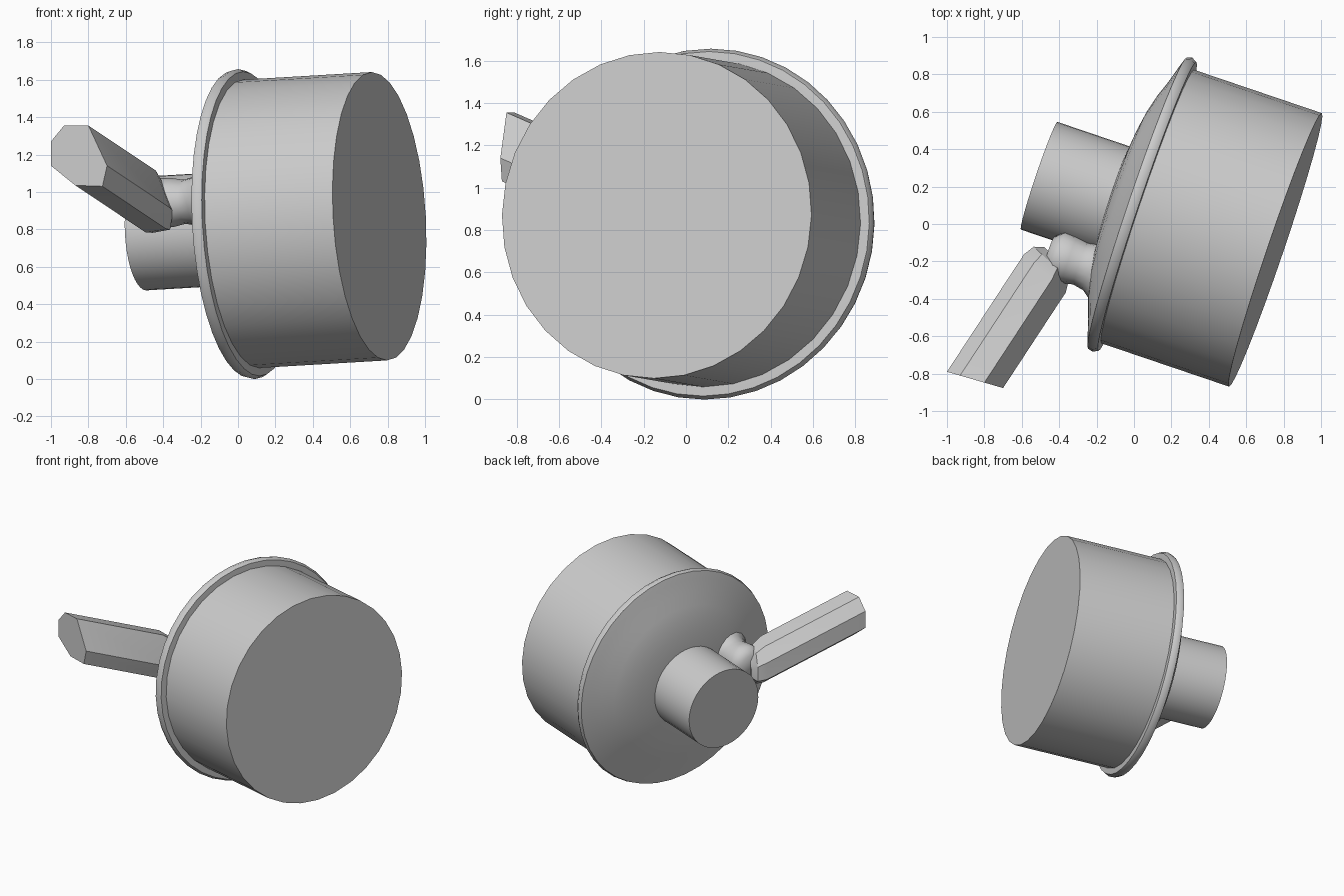
import bpy, bmesh, math
from mathutils import Vector

if "Cube" in bpy.data.objects:
    bpy.data.objects.remove(bpy.data.objects["Cube"])

AXIS = Vector((0.946, -0.321, 0.056)).normalized()
HUB = Vector((0.045, 0.103, 0.828))


def finish(name, bm, angle=30):
    bmesh.ops.recalc_face_normals(bm, faces=bm.faces)
    mesh = bpy.data.meshes.new(name)
    bm.to_mesh(mesh)
    bm.free()
    ob = bpy.data.objects.new(name, mesh)
    bpy.context.collection.objects.link(ob)
    bpy.ops.object.select_all(action='DESELECT')
    ob.select_set(True)
    bpy.context.view_layer.objects.active = ob
    bpy.ops.object.shade_smooth_by_angle(angle=math.radians(angle))
    return ob


def skin(name, rings, angle=30):
    """Bridge equal-sized rings of points and cap both ends."""
    bm = bmesh.new()
    loops = [[bm.verts.new(p) for p in ring] for ring in rings]
    n = len(loops[0])
    for a, b in zip(loops, loops[1:]):
        for i in range(n):
            j = (i + 1) % n
            bm.faces.new((a[i], a[j], b[j], b[i]))
    bm.faces.new(loops[0])
    bm.faces.new(loops[-1])
    return finish(name, bm, angle)


def lathe(name, origin, profile, sides, angle=30):
    """Revolve (distance along axis, radius) pairs around the shared axis."""
    u = AXIS.cross(Vector((0, 0, 1))).normalized()
    v = u.cross(AXIS)
    rings = []
    for t, r in profile:
        rings.append([origin + AXIS * t + r * (u * math.cos(a) + v * math.sin(a))
                      for a in (2 * math.pi * i / sides for i in range(sides))])
    return skin(name, rings, angle)


# Main drum
lathe("drum", HUB, [(0.0, 0.772), (0.752, 0.772)], 32)

# Thin flange with shallow domed back plate
lathe("domed_flange", HUB, [
    (0.03, 0.76), (0.028, 0.815), (0.0, 0.83), (-0.028, 0.822), (-0.045, 0.77),
    (-0.072, 0.68), (-0.105, 0.59), (-0.13, 0.5), (-0.148, 0.4), (-0.165, 0.25)], 40, 45)

# Small rear cylinder
lathe("rear_hub", Vector((-0.507, 0.258, 0.777)), [(0.0, 0.304), (0.5, 0.304)], 40)

# Waisted neck joining the handle to the back plate
lathe("handle_neck", Vector((-0.41, -0.17, 0.94)), [
    (-0.05, 0.09), (0.0, 0.135), (0.07, 0.13), (0.13, 0.118),
    (0.19, 0.13), (0.23, 0.16), (0.3, 0.18)], 16, 60)

# Faceted handle with an obliquely cut outer end
outline = [(-1.0, 1.27), (-0.93, 1.355), (-0.80, 1.355), (-0.70, 1.14),
           (-0.725, 1.03), (-0.87, 1.035), (-1.0, 1.14)]
end = [Vector((x, -0.79 - 0.29 * (x + 1), z)) for x, z in outline]
centre = sum(end, Vector()) / len(end)
direction = Vector((0.515, 0.785, -0.344)).normalized()


def handle_ring(length, scale, skew):
    ring = []
    for p in end:
        q = centre + (p - centre) * scale
        ring.append(q + direction * (length - skew * (q.x - centre.x)))
    return ring


skin("handle", [end, handle_ring(0.73, 1.0, 0.5), handle_ring(0.80, 0.85, 0.5),
                handle_ring(0.84, 0.5, 0.5)], 25)
